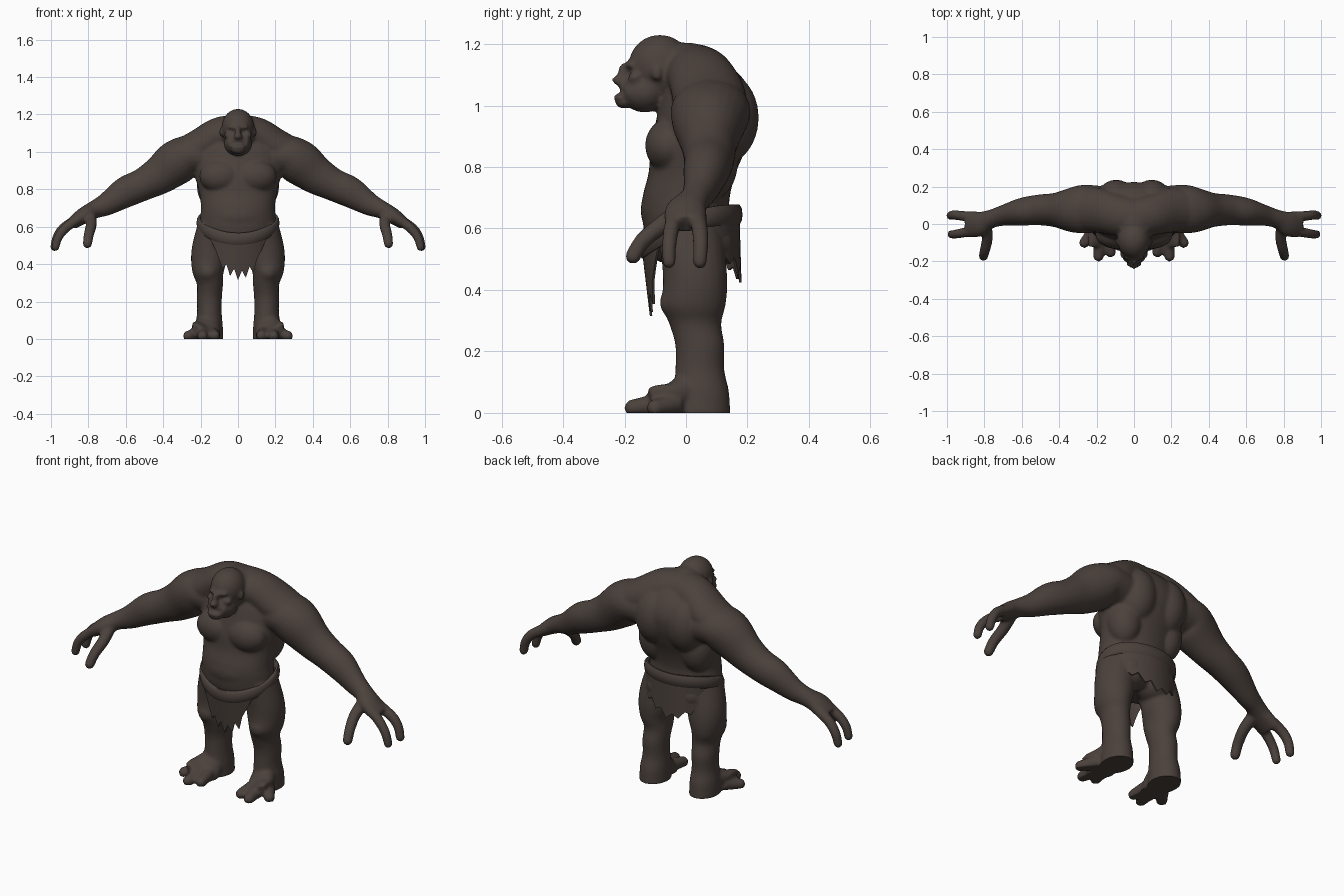
import bpy
import bmesh
from math import sin, cos, pi, radians
from mathutils import Vector, Matrix

cube = bpy.data.objects.get("Cube")
if cube:
    bpy.data.objects.remove(cube, do_unlink=True)

skin = bpy.data.materials.new("dark brown")
skin.use_nodes = True
colour = (0.07, 0.053, 0.045, 1)
skin.diffuse_color = colour
bsdf = skin.node_tree.nodes["Principled BSDF"]
bsdf.inputs["Base Color"].default_value = colour
bsdf.inputs["Roughness"].default_value = 0.8


def finish(name, bm):
    """Turn a bmesh into a smooth, coloured object."""
    bmesh.ops.recalc_face_normals(bm, faces=bm.faces)
    mesh = bpy.data.meshes.new(name)
    bm.to_mesh(mesh)
    bm.free()
    ob = bpy.data.objects.new(name, mesh)
    bpy.context.collection.objects.link(ob)
    mesh.materials.append(skin)
    bpy.ops.object.select_all(action="DESELECT")
    ob.select_set(True)
    bpy.context.view_layer.objects.active = ob
    return ob


def ellipsoid(bm, centre, size, side=1):
    x, y, z = centre
    m = Matrix.Translation((x * side, y, z)) @ Matrix.Diagonal((*size, 1))
    bmesh.ops.create_uvsphere(bm, u_segments=24, v_segments=16, radius=1, matrix=m)


def tube(bm, stations, side=1, flat=False, segs=24, steps=5):
    """Loft ellipses (x, y, z, depth radius, cross radius) along a smooth path."""
    pts = [Vector((s[0] * side, *s[1:])) for s in stations]
    path = []
    for i in range(len(pts) - 1):
        a, b = pts[max(i - 1, 0)], pts[i]
        c, d = pts[i + 1], pts[min(i + 2, len(pts) - 1)]
        for k in range(steps):
            t = k / steps
            path.append(0.5 * (2 * b + (c - a) * t + (2 * a - 5 * b + 4 * c - d) * t * t
                               + (3 * b - a - 3 * c + d) * t ** 3))
    path.append(pts[-1])
    rings = []
    for i, p in enumerate(path):
        ahead, back = path[min(i + 1, len(path) - 1)], path[max(i - 1, 0)]
        tan = Vector((0, 0, 1)) if flat else (ahead - back).to_3d().normalized()
        if not flat:
            tan = (Vector(ahead[:3]) - Vector(back[:3])).normalized()
        u = Vector((0, 1, 0))
        u = (u - tan * u.dot(tan)).normalized()
        w = tan.cross(u)
        rings.append([bm.verts.new(Vector(p[:3]) + u * p[3] * cos(q) + w * p[4] * sin(q))
                      for q in (2 * pi * j / segs for j in range(segs))])
    for r, n in zip(rings, rings[1:]):
        for j in range(segs):
            k = (j + 1) % segs
            bm.faces.new((r[j], r[k], n[k], n[j]))
    bm.faces.new(rings[0])
    bm.faces.new(rings[-1])


def digit(bm, points, radius, side):
    """Finger, thumb or toe with a rounded tip."""
    n = len(points)
    radii = [radius * (1 - 0.2 * i / (n - 1)) for i in range(n)]
    tube(bm, [(*p, r, r) for p, r in zip(points, radii)], side, segs=14)
    ellipsoid(bm, points[-1], (radii[-1],) * 3, side)


body = bmesh.new()

# Torso and belly
tube(body, [(0, 0, .49, .09, .14), (0, .005, .56, .135, .195), (0, 0, .64, .142, .203),
            (0, 0, .70, .142, .198), (0, .02, .78, .142, .207), (0, .04, .86, .155, .228),
            (0, .06, .94, .160, .25), (0, .07, 1.02, .150, .24), (0, .06, 1.1, .115, .165),
            (0, .0, 1.18, .07, .08)], flat=True, segs=36)
ellipsoid(body, (0, -.04, .66), (.165, .108, .11))

# Head and face
ellipsoid(body, (0, -.085, 1.13), (.088, .102, .1))
ellipsoid(body, (0, -.0, 1.1), (.105, .13, .105))
ellipsoid(body, (0, -.135, 1.045), (.076, .075, .068))
ellipsoid(body, (0, -.178, 1.132), (.06, .02, .014))
ellipsoid(body, (0, -.2, 1.105), (.014, .024, .035))
ellipsoid(body, (0, -.212, 1.082), (.024, .03, .017))
ellipsoid(body, (0, -.198, 1.058), (.038, .02, .009))
ellipsoid(body, (0, -.212, 1.026), (.042, .025, .013))
ellipsoid(body, (0, -.2, 1.008), (.04, .03, .018))

for s in (1, -1):
    # Cheeks, ears and moustache folds
    ellipsoid(body, (.048, -.165, 1.09), (.026, .024, .02), s)
    ellipsoid(body, (.088, -.095, 1.105), (.012, .018, .026), s)
    ellipsoid(body, (.044, -.178, 1.045), (.016, .024, .03), s)
    # Chest, back and buttocks
    ellipsoid(body, (.095, -.055, .87), (.112, .078, .088), s)
    ellipsoid(body, (.095, .115, .96), (.112, .122, .155), s)
    ellipsoid(body, (.13, .08, .82), (.09, .09, .13), s)
    ellipsoid(body, (.085, .055, .55), (.1, .105, .1), s)
    # Trapezius
    tube(body, [(0, .03, 1.1, .11, .1), (.1, .05, 1.09, .11, .095),
                (.2, .075, 1.03, .12, .095), (.3, .08, .98, .11, .09)], s)
    # Arm
    tube(body, [(.14, .08, .97, .12, .1), (.26, .08, .98, .13, .108),
                (.33, .075, .942, .12, .12), (.42, .075, .875, .092, .103),
                (.51, .075, .825, .082, .087), (.6, .065, .785, .074, .083),
                (.7, .045, .722, .055, .062), (.77, .025, .69, .05, .048),
                (.83, 0, .657, .068, .043), (.89, 0, .615, .07, .032)], s)
    # Hand
    digit(body, [(.85, .035, .645), (.93, .045, .595), (.967, .048, .545),
                 (.981, .045, .492)], .029, s)
    digit(body, [(.85, -.035, .645), (.92, -.048, .595), (.96, -.055, .545),
                 (.976, -.055, .492)], .028, s)
    digit(body, [(.79, -.01, .66), (.785, -.08, .61), (.797, -.14, .56),
                 (.805, -.172, .51)], .032, s)
    # Leg
    tube(body, [(.11, .01, .62, .11, .105), (.145, .025, .5, .105, .1),
                (.155, .03, .42, .105, .096), (.16, .025, .35, .104, .082),
                (.15, .03, .29, .085, .07), (.153, .045, .22, .08, .067),
                (.153, .045, .14, .08, .066), (.155, .05, .07, .09, .074),
                (.155, .05, -.01, .095, .077)], s, flat=True)
    ellipsoid(body, (.16, -.045, .36), (.05, .04, .05), s)
    # Foot and toes
    tube(body, [(.155, .06, .06, .06, .07), (.16, 0, .06, .06, .072),
                (.175, -.06, .035, .04, .085), (.19, -.12, .02, .03, .08)], s)
    for start, tip in [((.14, -.06, .03), (.125, -.15, .018)),
                       ((.18, -.08, .03), (.19, -.172, .016)),
                       ((.21, -.03, .03), (.265, -.1, .016))]:
        digit(body, [start, tip], .036, s)

# Merge the muscles into one skin and flatten the soles
ob = finish("body", body)
remesh = ob.modifiers.new("merge", "REMESH")
remesh.mode = "VOXEL"
remesh.voxel_size = 0.008
relax = ob.modifiers.new("relax", "SMOOTH")
relax.factor = 0.5
relax.iterations = 7
for m in ("merge", "relax"):
    bpy.ops.object.modifier_apply(modifier=m)
for v in ob.data.vertices:
    v.co.z = max(v.co.z, 0)
bpy.ops.object.shade_smooth_by_angle(angle=radians(60))


def waist(a, out=0.0):
    """Point on the sagging waistline."""
    h = sin(a)
    return Vector(((.208 + out) * cos(a), .015 + (.155 + out) * h,
                   .62 + .055 * h - .03 * h * h))


# Belt roll
belt = bmesh.new()
n, m = 64, 10
loops = [[belt.verts.new(waist(2 * pi * i / n, .014 * cos(2 * pi * j / m))
                         + Vector((0, 0, .034 * sin(2 * pi * j / m))))
          for j in range(m)] for i in range(n)]
for i in range(n):
    a, b = loops[i], loops[(i + 1) % n]
    for j in range(m):
        k = (j + 1) % m
        belt.faces.new((a[j], a[k], b[k], b[j]))
finish("belt", belt)
bpy.ops.object.shade_smooth_by_angle(angle=radians(60))


def cloth(name, middle, span, drops, lean):
    """Ragged hanging panel; drops give the torn lower edge."""
    bm = bmesh.new()
    rows, cols = 5, []
    for i, drop in enumerate(drops):
        a = radians(middle + span * (2 * i / (len(drops) - 1) - 1))
        top = waist(a, .004)
        cols.append([bm.verts.new(top + Vector((0, lean * drop, -drop)) * (r / rows))
                     for r in range(rows + 1)])
    for a, b in zip(cols, cols[1:]):
        for r in range(rows):
            bm.faces.new((a[r], a[r + 1], b[r + 1], b[r]))
    ob = finish(name, bm)
    solid = ob.modifiers.new("thickness", "SOLIDIFY")
    solid.thickness = 0.008
    bpy.ops.object.modifier_apply(modifier="thickness")
    bpy.ops.object.shade_smooth_by_angle(angle=radians(40))


cloth("front_loincloth", 270, 46, [.03, .05, .08, .12, .17, .14, .2, .16, .22, .17, .21,
                                   .15, .19, .12, .09, .06, .03], .12)
cloth("back_loincloth", 90, 68, [.04, .09, .13, .16, .14, .19, .17, .22, .19, .21, .17,
                                 .18, .13, .09, .04], .03)
